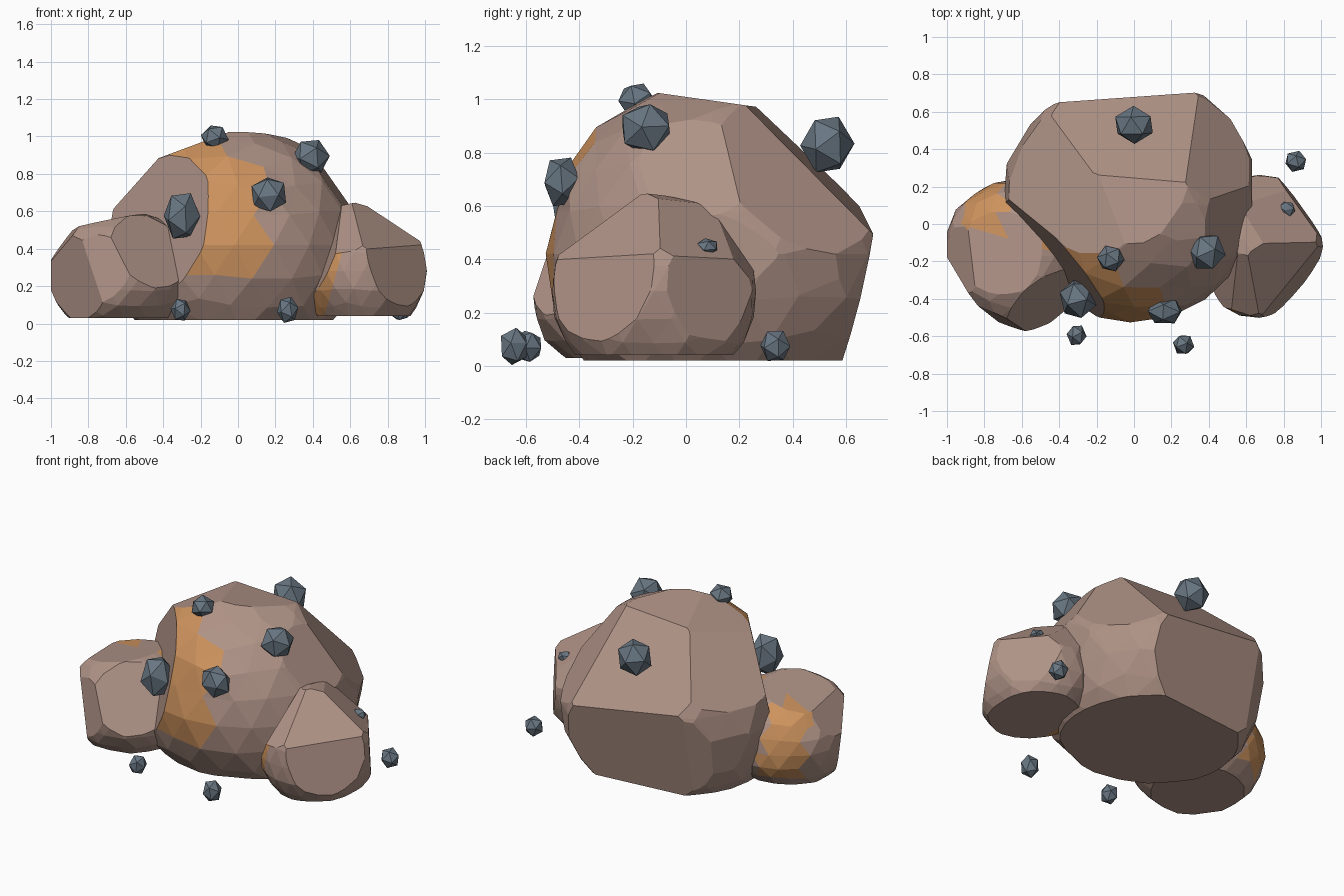
import bpy, bmesh, random
from mathutils import Vector, Euler

random.seed(4)


def material(name, rgb):
    m = bpy.data.materials.new(name)
    m.diffuse_color = (*rgb, 1)
    return m


STONE = material("brown_stone", (0.430, 0.290, 0.240))
RUST = material("orange_vein", (0.610, 0.290, 0.110))
ORE = material("slate_ore", (0.138, 0.180, 0.222))


def finish(name, bm, mats):
    mesh = bpy.data.meshes.new(name)
    bm.normal_update()
    bm.to_mesh(mesh)
    bm.free()
    for m in mats:
        mesh.materials.append(m)
    obj = bpy.data.objects.new(name, mesh)
    bpy.context.collection.objects.link(obj)
    return obj


def slice_mesh(bm, normal, point, clear):
    geom = bm.verts[:] + bm.edges[:] + bm.faces[:]
    return bmesh.ops.bisect_plane(bm, geom=geom, dist=1e-5, plane_co=point,
                                  plane_no=Vector(normal).normalized(), clear_outer=clear)


def boulder(name, center, radii, cuts, vein, back_stretch=1.0, seams=()):
    """Faceted ellipsoid chipped by planes (normal, point), vein = colour rule."""
    bm = bmesh.new()
    bmesh.ops.create_icosphere(bm, subdivisions=3, radius=1)
    c = Vector(center)
    for v in bm.verts:
        p = v.co * random.uniform(0.985, 1.025)
        if p.y > 0:
            p.y *= back_stretch
        v.co = c + Vector(a * b for a, b in zip(p, radii))
    for normal, point in cuts:
        res = slice_mesh(bm, normal, point, True)
        rim = [e for e in res["geom_cut"] if isinstance(e, bmesh.types.BMEdge)]
        if rim:
            bmesh.ops.holes_fill(bm, edges=rim, sides=0)
    # Seams split the flat chips where the vein ends
    for normal, point in seams:
        slice_mesh(bm, normal, point, False)
    bmesh.ops.recalc_face_normals(bm, faces=bm.faces[:])
    for f in bm.faces:
        f.material_index = int(f.calc_area() < 0.06 and vein(f.calc_center_median(), f.normal))
    return finish(name, bm, [STONE, RUST])


# Large middle boulder with a vein down its front
chip = Vector((-0.745, -0.633, 0.203))
boulder("main_boulder", (-0.02, 0.1, 0.42), (0.68, 0.62, 0.64), [
    ((0, 0, -1), (0, 0, 0.02)),
    (chip, (-0.67, 0.12, 0.57)),                    # front left chip
    ((0, 0.14, 0.99), (0, -0.15, 1.03)),            # crown
    ((-0.35, 0, 0.94), (-0.18, -0.12, 0.975)),
    ((0.40, -0.15, 0.90), (0.26, -0.08, 0.96)),
    ((0.82, -0.10, 0.55), (0.49, 0.0, 0.755)),
    ((0.05, 0.70, 0.70), (0, 0.27, 0.95)),          # back slope
    ((-0.64, 0.22, 0.73), (-0.44, 0.10, 0.82)),     # left slope
    ((0.65, 0.48, 0.57), (0.285, 0.29, 0.91)),      # right slope
    ((-0.10, 0.97, -0.22), (0, 0.67, 0.50)),        # back wall
    ((0.87, 0.47, -0.15), (0.50, 0.60, 0.45)),      # back corners
    ((-0.51, 0.86, -0.20), (-0.37, 0.66, 0.50)),
    ((-0.85, 0.50, -0.15), (-0.61, 0.46, 0.50)),
    ((1, 0, 0), (0.63, 0, 0)),
], lambda c, n: n.dot(chip) < 0.98 and c.y < -0.1 and c.z > 0.24 and -0.4 < c.x
    and c.x < (0.18 if c.z < 0.5 else 0.15) and (c.z < 0.87 or c.x < -0.12), 1.17)

# Left boulder, vein on the back
boulder("left_boulder", (-0.63, -0.17, 0.27), (0.39, 0.41, 0.34), [
    ((0, 0, -1), (0, 0, 0.03)),
    ((0.51, -0.70, 0.495), (-0.44, -0.37, 0.405)),  # front right chip
    ((-0.80, -0.56, -0.12), (-0.89, -0.31, 0.22)),  # front left chip
    ((-0.40, -0.90, 0.10), (-0.70, -0.52, 0.25)),   # front
    ((-0.20, 0.05, 0.97), (-0.65, -0.15, 0.552)),   # top
    ((-0.80, -0.05, 0.60), (-0.94, -0.10, 0.42)),
    ((-1, 0, 0), (-1, 0, 0)),
], lambda c, n: (c.y > -0.06 and -0.91 < c.x < -0.69 and c.z > 0.12)
    or (c.y > -0.15 and -0.56 < c.x < -0.4 and c.z > 0.4),
    seams=[((1, 0.5, 0), (-0.72, 0.02, 0)), ((0.3, 1, 0), (-0.80, -0.04, 0))])

# Right boulder, vein where it meets the middle one
boulder("right_boulder", (0.67, -0.12, 0.28), (0.335, 0.385, 0.375), [
    ((0, 0, -1), (0, 0, 0.04)),
    ((0.75, -0.62, 0.20), (0.86, -0.32, 0.26)),     # front right chip
    ((0.50, -0.45, 0.74), (0.73, -0.13, 0.585)),    # upper front
    ((0.50, 0.40, 0.77), (0.81, 0.07, 0.46)),       # upper back
    ((0.20, 0.80, 0.55), (0.68, 0.185, 0.44)),
    ((0.15, 0.20, 0.95), (0.60, -0.05, 0.63)),      # top
    ((0.80, 0.58, 0.05), (0.91, 0.06, 0.25)),       # back right
    ((0.85, -0.1, -0.50), (0.965, -0.10, 0.09)),
    ((-0.30, -0.60, 0.74), (0.57, -0.27, 0.545)),
    ((-0.90, -0.20, 0.35), (0.45, -0.30, 0.28)),    # left slope
], lambda c, n: c.x < 0.45 + 0.28 * c.z and c.z < 0.40 and c.y < 0.0,
    seams=[((1, 0, -0.28), (0.45, 0, 0)), ((0, 0, 1), (0, 0, 0.38))])

# Ore nuggets: position, radii
NUGGETS = [
    ((-0.125, -0.185, 0.995), (0.074, 0.072, 0.070)),
    ((0.39, -0.15, 0.89), (0.10, 0.105, 0.10)),
    ((0.165, -0.465, 0.69), (0.10, 0.075, 0.10)),
    ((-0.30, -0.40, 0.575), (0.10, 0.11, 0.135)),
    ((0.00, 0.53, 0.83), (0.110, 0.10, 0.114)),
    ((0.815, 0.08, 0.445), (0.05, 0.044, 0.034)),
    ((-0.307, -0.595, 0.073), (0.053, 0.06, 0.063)),
    ((0.265, -0.645, 0.073), (0.058, 0.058, 0.073)),
    ((0.865, 0.335, 0.075), (0.06, 0.058, 0.064)),
]
for i, (pos, radii) in enumerate(NUGGETS, 1):
    bm = bmesh.new()
    bmesh.ops.create_icosphere(bm, subdivisions=1, radius=1.02)
    turn = Euler([random.uniform(0, 1.2) for _ in range(3)]).to_matrix()
    bmesh.ops.rotate(bm, verts=bm.verts[:], matrix=turn)
    obj = finish(f"ore_nugget_{i}", bm, [ORE])
    obj.location, obj.scale = pos, radii
